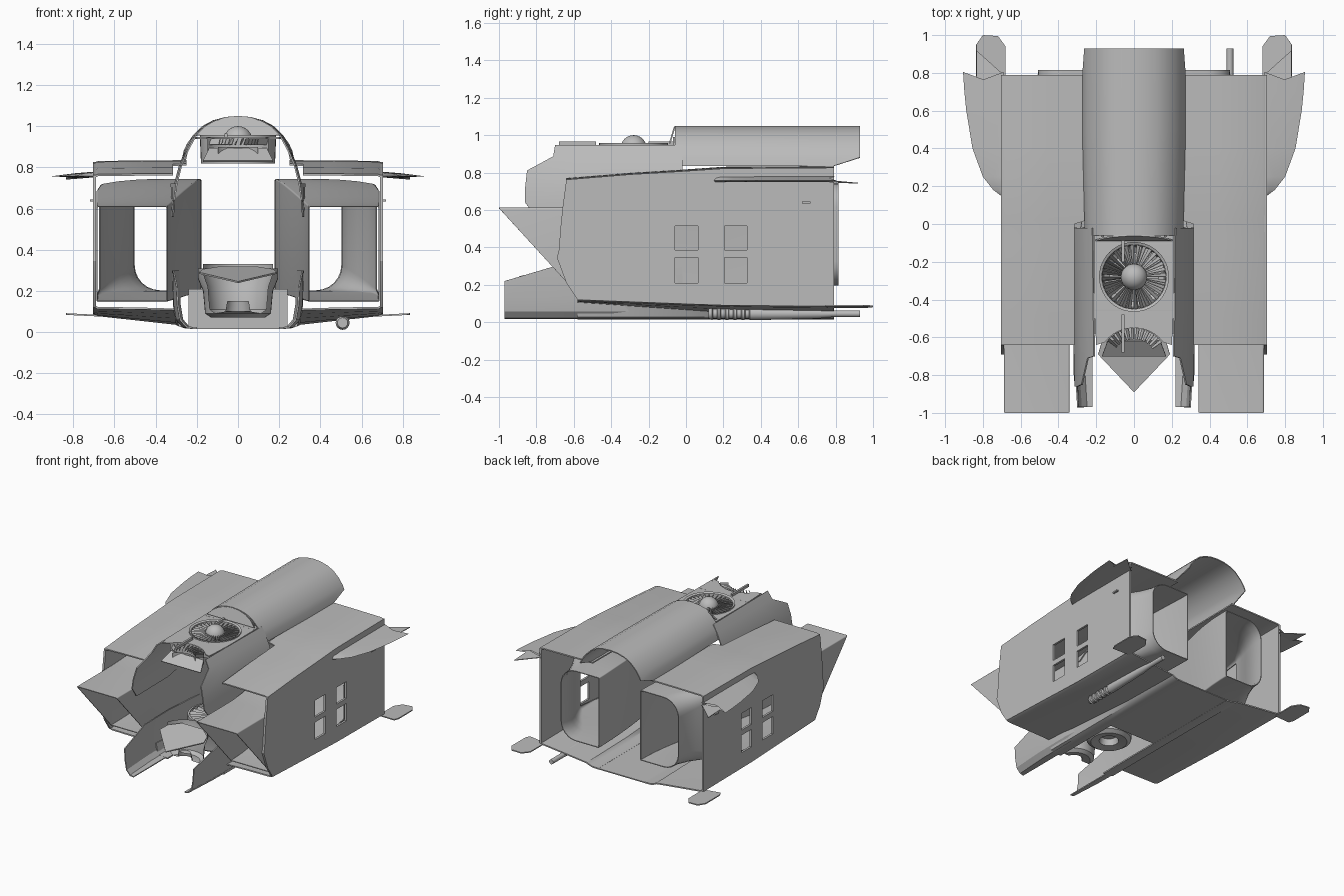
import bpy, bmesh, math
from math import sin, cos, pi, radians

cube = bpy.data.objects.get("Cube")
if cube:
    bpy.data.objects.remove(cube)

grey = bpy.data.materials.new("hull grey")
grey.use_nodes = True
grey.diffuse_color = (0.5, 0.5, 0.5, 1)
grey.node_tree.nodes["Principled BSDF"].inputs["Base Color"].default_value = (0.5, 0.5, 0.5, 1)


def finish(name, bm, mirror=False, thick=0):
    bmesh.ops.remove_doubles(bm, verts=bm.verts, dist=0.0001)
    bmesh.ops.recalc_face_normals(bm, faces=bm.faces)
    mesh = bpy.data.meshes.new(name)
    bm.to_mesh(mesh)
    bm.free()
    mesh.materials.append(grey)
    ob = bpy.data.objects.new(name, mesh)
    bpy.context.collection.objects.link(ob)
    if mirror:
        ob.modifiers.new("Mirror", "MIRROR")
    if thick:
        mod = ob.modifiers.new("Solidify", "SOLIDIFY")
        mod.thickness, mod.offset = thick, 0
    # Bake the modifiers so that the rims get sharp edges too
    ready = ob.evaluated_get(bpy.context.evaluated_depsgraph_get())
    ob.data = bpy.data.meshes.new_from_object(ready)
    ob.modifiers.clear()
    ob.data.shade_smooth()
    ob.data.set_sharp_from_angle(angle=radians(30))
    return ob


def loft(name, rows, closed=False, skip=None, mirror=False, thick=0):
    """Skin a surface over rows of points, leaving out skipped cells."""
    bm = bmesh.new()
    grid = [[bm.verts.new(p) for p in row] for row in rows]
    n = len(rows[0])
    for i in range(len(rows) - 1):
        for j in range(n if closed else n - 1):
            if not (skip and skip(i, j)):
                k = (j + 1) % n
                bm.faces.new((grid[i][j], grid[i][k], grid[i + 1][k], grid[i + 1][j]))
    return finish(name, bm, mirror, thick)


def plate(name, points, mirror=False, thick=0.008):
    bm = bmesh.new()
    bm.faces.new([bm.verts.new(p) for p in points])
    return finish(name, bm, mirror, thick)


def box(name, x, y, z, mirror=False):
    bm = bmesh.new()
    bmesh.ops.create_cube(bm, size=1)
    for v in bm.verts:
        v.co = [(a + b) / 2 + c * (b - a) for (a, b), c in zip((x, y, z), v.co)]
    return finish(name, bm, mirror)


def revolve(name, profile, y, a0=0, a1=360, n=40):
    """Spin (radius, z) points about an upright axis at depth y."""
    angles = [radians(a0 + (a1 - a0) * i / n) for i in range(n + 1)]
    return loft(name, [[(r * cos(a), y + r * sin(a), z) for r, z in profile] for a in angles])


def vanes(name, y, z, r0, r1, count, a0=0, a1=360):
    bm = bmesh.new()
    for i in range(count):
        a = radians(a0 + (a1 - a0) * i / count)
        b = a + radians(0.55 * (a1 - a0) / count)
        bm.faces.new([bm.verts.new((r * cos(t), y + r * sin(t), h)) for r, t, h in
                      ((r0, a, z), (r1, a, z), (r1, b, z - 0.03), (r0, b, z - 0.03))])
    return finish(name, bm, thick=0.003)


def along(t, points):
    """Piecewise linear value at t."""
    if t <= points[0][0]:
        return points[0][1]
    for (a, p), (b, q) in zip(points, points[1:]):
        if t <= b:
            return p + (q - p) * (t - a) / (b - a)
    return points[-1][1]


def ease(t):
    t = max(0, min(1, t))
    return t * t * (3 - 2 * t)


def top_z(y):
    return along(y, [(-0.64, 0.762), (-0.3, 0.79), (0, 0.808), (0.2, 0.822), (0.79, 0.826)])


def belly_z(y):
    return along(y, [(-0.58, 0.12), (0.2, 0.09), (0.79, 0.085)])


# Nacelle side walls with four window openings each
cols = [None, -0.3, -0.06, 0.065, 0.205, 0.325, 0.79]
levels = [None, 0.21, 0.345, 0.385, 0.515, 0.61, None]
front_y = [-0.58, -0.64, -0.69, -0.68, -0.67, -0.66, -0.64]
rows = []
for c in cols:
    row = []
    for j, z in enumerate(levels):
        y = front_y[j] if c is None else c
        z = belly_z(y) if j == 0 else top_z(y) if j == 6 else z
        row.append((0.697, y, z))
    rows.append(row)
loft("nacelle_side_wall", rows, mirror=True, thick=0.016,
     skip=lambda i, j: i in (2, 4) and j in (1, 3))

# Nacelle top skin, notched inward ahead of the spine
rows = []
for y in (-0.64, -0.5, -0.3, -0.1, 0, 0.02, 0.2, 0.4, 0.79):
    z = top_z(y)
    inner = 0.315 if y <= 0 else 0.25
    rows.append([(inner, y, z + 0.004), (0.45, y, z + 0.003), (0.68, y, z), (0.703, y, z - 0.01)])
loft("nacelle_top", rows, mirror=True, thick=0.01)

# Belly skin, level at the front and drooping to the keel at the rear, and central floor
rows = []
for y in (-0.58, -0.3, 0, 0.3, 0.79):
    z = belly_z(y)
    keel = along(y, [(-0.58, 0.11), (0.3, 0.05), (0.79, 0.04)])
    rows.append([(0.2, y, 0.02), (0.255, y, 0.022), (0.285, y, 0.032), (0.3, y, keel),
                 (0.5, y, (keel + z) / 2), (0.68, y, z - 0.003), (0.7, y, z + 0.005)])
loft("belly", rows, mirror=True, thick=0.01)
plate("belly_floor", [(-0.2, -0.02, 0.02), (0.2, -0.02, 0.02), (0.2, 0.79, 0.02), (-0.2, 0.79, 0.02)])
box("bay_bulkhead", (-0.24, 0.24), (-0.025, -0.015), (0.02, 0.21))


# Intake ducts: raked square mouth bending inward, outer corners rounding off
def duct_section(y, raked=False):
    t = (y + 0.6) / 1.4
    x0 = 0.345 - 0.165 * ease(t)
    x1 = 0.685 - 0.18 * ease((y - 0.25) / 0.55)
    z0, z1 = 0.15 + 0.05 * ease(t), 0.61 + 0.13 * ease(t * 1.1)
    r, s = 0.006 + 0.12 * ease((y - 0.2) / 0.6), 0.005
    pts = []
    for cx, cz, q, a in ((x1 - r, z1 - r, r, 0), (x0 + s, z1 - s, s, 90),
                         (x0 + s, z0 + s, s, 180), (x1 - r, z0 + r, r, 270)):
        for k in range(7):
            b = radians(a + 15 * k)
            px, pz = cx + q * cos(b), cz + q * sin(b)
            pts.append((px, along(pz, [(0.15, -0.58), (0.61, -1)]) if raked else y, pz))
    return pts


duct_y = [-0.57, -0.45, -0.3, -0.1, 0.1, 0.34, 0.45, 0.55, 0.65, 0.75, 0.815]
rows = [duct_section(-0.6, True)] + [duct_section(y) for y in duct_y]
loft("intake_duct", rows, closed=True, mirror=True, thick=0.006,
     skip=lambda i, j: j == 27 and i in (4, 5))

# Spine tube with a raked tail end and a front lip
arch = [(0.27, 0.835), (0.26, 0.88), (0.245, 0.912), (0.215, 0.955), (0.17, 0.998),
        (0.12, 1.025), (0.06, 1.041), (0, 1.046)]
arch += [(-x, z) for x, z in arch[-2::-1]]
rows = []
for y in (-0.06, 0.2, 0.5, 0.79, 0.93):
    w = along(y, [(-0.06, 0.95), (0.5, 1)])
    rows.append([(x * w, min(y, along(z, [(0.835, 0.79), (0.88, 0.93)])), z) for x, z in arch])
loft("spine_tube", rows, thick=0.008)
plate("spine_front_lip", [(x * 0.95, -0.06 - (1.046 - z) * 0.3, z) for x, z in arch if z > 0.95])

# Forward side skins below the deck
skin = [(0.21, 0.945), (0.243, 0.885), (0.275, 0.81), (0.298, 0.72), (0.31, 0.64), (0.315, 0.56)]
nose = [-0.7, -0.71, -0.85, -0.86, -0.86, -0.8]
rows = []
for t in (0, 0.25, 0.5, 0.75, 1):
    row = []
    for (x, z), e in zip(skin, nose):
        y = -0.02 + t * (e + 0.02)
        row.append((x + 0.008 * (1 - t), y, max(z, 0.72 - 0.5 * t)))
    rows.append(row)
loft("forward_side_skin", rows, mirror=True, thick=0.008)

# Lower trough sides reaching forward as blades
rows = []
for y in (-0.97, -0.7, -0.4, -0.02):
    h = along(y, [(-0.97, 0.22), (-0.7, 0.3)])
    w = along(y, [(-0.97, -0.02), (-0.64, 0), (-0.4, 0), (-0.02, -0.03)])
    rows.append([(0.22, y, 0.02), (0.27 + w, y, 0.025), (0.3 + w, y, 0.06),
                 (0.312 + w, y, 0.13), (0.317 + w, y, h)])
loft("trough_side", rows, mirror=True, thick=0.008)

# Deck as a strip on each side of the round fan opening, with a scalloped front
rows = []
for i in range(25):
    a = radians(-90 + 7.5 * i)
    x, y = 0.18 * cos(a), -0.28 + 0.18 * sin(a)
    rows.append([(x, y, 0.945), (0.21, y, 0.943)])
loft("fan_deck", rows, mirror=True, thick=0.006)
plate("deck_rear", [(-0.21, -0.1, 0.943), (0.21, -0.1, 0.943), (0.21, -0.04, 0.943), (-0.21, -0.04, 0.943)])
scallop = [(0.19 * cos(radians(a)), -0.73 + 0.18 * sin(radians(a)), 0.943) for a in range(145, 30, -10)]
plate("deck_front", [(-0.21, -0.46, 0.943), (-0.2, -0.64, 0.943)] + scallop
      + [(0.2, -0.64, 0.943), (0.21, -0.46, 0.943)])
box("deck_rod_rear", (-0.065, -0.05), (-0.2, -0.055), (0.945, 0.965))
box("deck_rod_front", (-0.065, -0.05), (-0.68, -0.48), (0.945, 0.965))
box("deck_lug", (0.16, 0.175), (-0.07, -0.04), (0.945, 0.99), mirror=True)

# Upper lift fan, the partial fan ahead of it and the sloping plate below that
revolve("upper_fan_drum", [(0.17, 0.95), (0.185, 0.957), (0.185, 0.94), (0.18, 0.82), (0.165, 0.82), (0.17, 0.95)], -0.28)
revolve("upper_fan_hub", [(0.07 * cos(radians(a)), 0.93 + 0.07 * sin(radians(a))) for a in range(-30, 91, 15)], -0.28)
vanes("upper_fan_vanes", -0.28, 0.945, 0.06, 0.172, 32)
revolve("front_fan_ring", [(0.18, 0.945), (0.18, 0.86), (0.12, 0.86), (0.12, 0.9)], -0.73, 35, 145, 16)
vanes("front_fan_vanes", -0.73, 0.94, 0.12, 0.18, 12, 35, 145)
plate("front_fan_apron", [(-0.14, -0.62, 0.89), (0.14, -0.62, 0.89), (0.17, -0.7, 0.83), (-0.17, -0.7, 0.83)])

# Lower fan bowls and the pointed cover
bowl = [(0.18, 0.31), (0.195, 0.31), (0.195, 0.26), (0.17, 0.2), (0.16, 0.09), (0.13, 0.07),
        (0.07, 0.08), (0.06, 0.13), (0, 0.13)]
revolve("lower_fan_bowl", bowl, -0.28)
vanes("lower_fan_vanes", -0.28, 0.3, 0.05, 0.185, 24)
revolve("front_fan_bowl", [(r * 0.9, z + 0.02) for r, z in bowl[1:]], -0.67, 15, 165, 20)
plate("pointed_cover", [(0, -0.89, 0.242), (0.19, -0.69, 0.287), (0.17, -0.62, 0.302), (0.09, -0.56, 0.315),
                        (-0.09, -0.56, 0.315), (-0.17, -0.62, 0.302), (-0.19, -0.69, 0.287)])

# Upper side fins, thick at the root and thin at the edge
rows = []
for y, x in ((0.15, 0.705), (0.18, 0.745), (0.25, 0.8), (0.4, 0.855), (0.6, 0.888), (0.7, 0.898), (0.805, 0.905)):
    back = along(y, [(0.7, 0), (0.805, -0.04)])
    m = (x + 0.69) / 2
    rows.append([(0.69, y, 0.755), (m, y + back, 0.75), (x, y, 0.757), (m, y + back, 0.771), (0.69, y, 0.78)])
loft("upper_fin", rows, mirror=True)

# Rear tail blades, low and high
blade = [(0.68, 0.76), (0.68, 0.94), (0.72, 0.995), (0.8, 1), (0.835, 0.95), (0.835, 0.78), (0.82, 0.745)]
plate("lower_tail_blade", [(x, y, 0.08 + 0.05 * (x - 0.68)) for x, y in blade], mirror=True)
plate("upper_tail_spur", [(0.69, 0.79, 0.755), (0.82, 0.745, 0.755), (0.835, 0.77, 0.75), (0.835, 0.92, 0.743)],
      mirror=True, thick=0.005)
box("side_slot", (0.7, 0.72), (0.62, 0.665), (0.635, 0.645), mirror=True)

# Gun pod under one side: ribbed housing, taper and barrel
gun = [(0.12, 0), (0.12, 0.025)]
for k in range(5):
    s = 0.14 + 0.043 * k
    gun += [(s, 0.034), (s + 0.005, 0.026), (s + 0.025, 0.026), (s + 0.03, 0.034)]
gun += [(0.37, 0.034), (0.7, 0.026), (0.78, 0.018), (0.93, 0.018), (0.93, 0)]
rows = [[(0.508 + r * cos(2 * pi * k / 16), y, 0.045 + r * sin(2 * pi * k / 16)) for k in range(16)] for y, r in gun]
loft("gun_pod", rows, closed=True)
